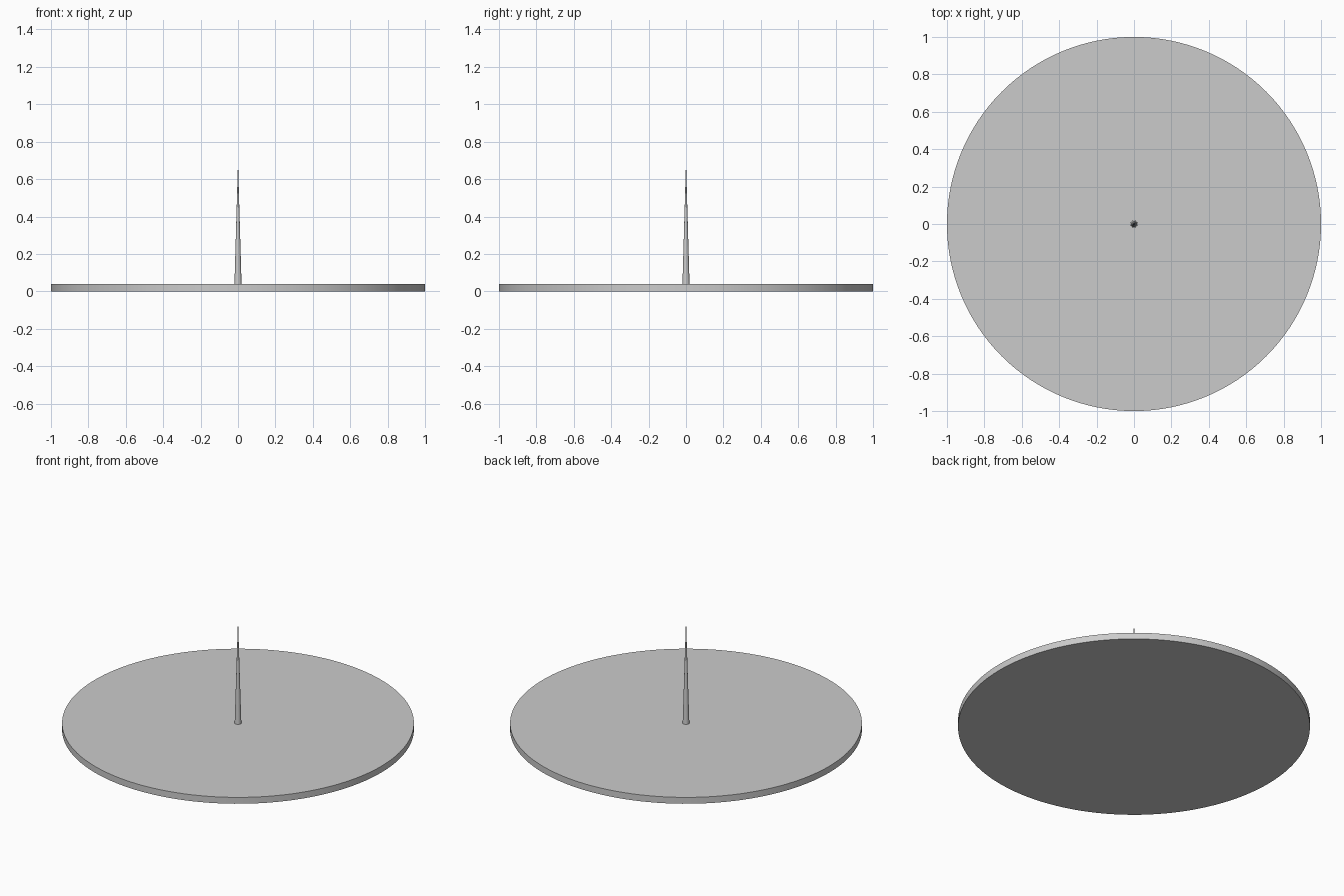
import bpy
import math

if "Cube" in bpy.data.objects:
    bpy.data.objects.remove(bpy.data.objects["Cube"])


def lathe(name, profile, sides):
    """Revolve a (radius, height) profile around z, capped at both ends."""
    verts, faces = [], []
    for r, z in profile:
        for i in range(sides):
            a = 2 * math.pi * i / sides
            verts.append((r * math.cos(a), r * math.sin(a), z))
    for k in range(len(profile) - 1):
        for i in range(sides):
            j = (i + 1) % sides
            faces.append((k * sides + i, k * sides + j,
                          (k + 1) * sides + j, (k + 1) * sides + i))
    faces.append(tuple(reversed(range(sides))))
    faces.append(tuple(range((len(profile) - 1) * sides, len(profile) * sides)))
    mesh = bpy.data.meshes.new(name)
    mesh.from_pydata(verts, [], faces)
    obj = bpy.data.objects.new(name, mesh)
    bpy.context.collection.objects.link(obj)
    bpy.ops.object.select_all(action='DESELECT')
    obj.select_set(True)
    bpy.context.view_layer.objects.active = obj
    bpy.ops.object.shade_smooth_by_angle(angle=math.radians(30))
    return obj


# Flat round base
lathe("base_disc", [(1.0, 0.0), (1.0, 0.04)], 128)

# Slender tapering spindle standing on the centre
lathe("center_spindle", [(0.019, 0.04), (0.0006, 0.675)], 32)
